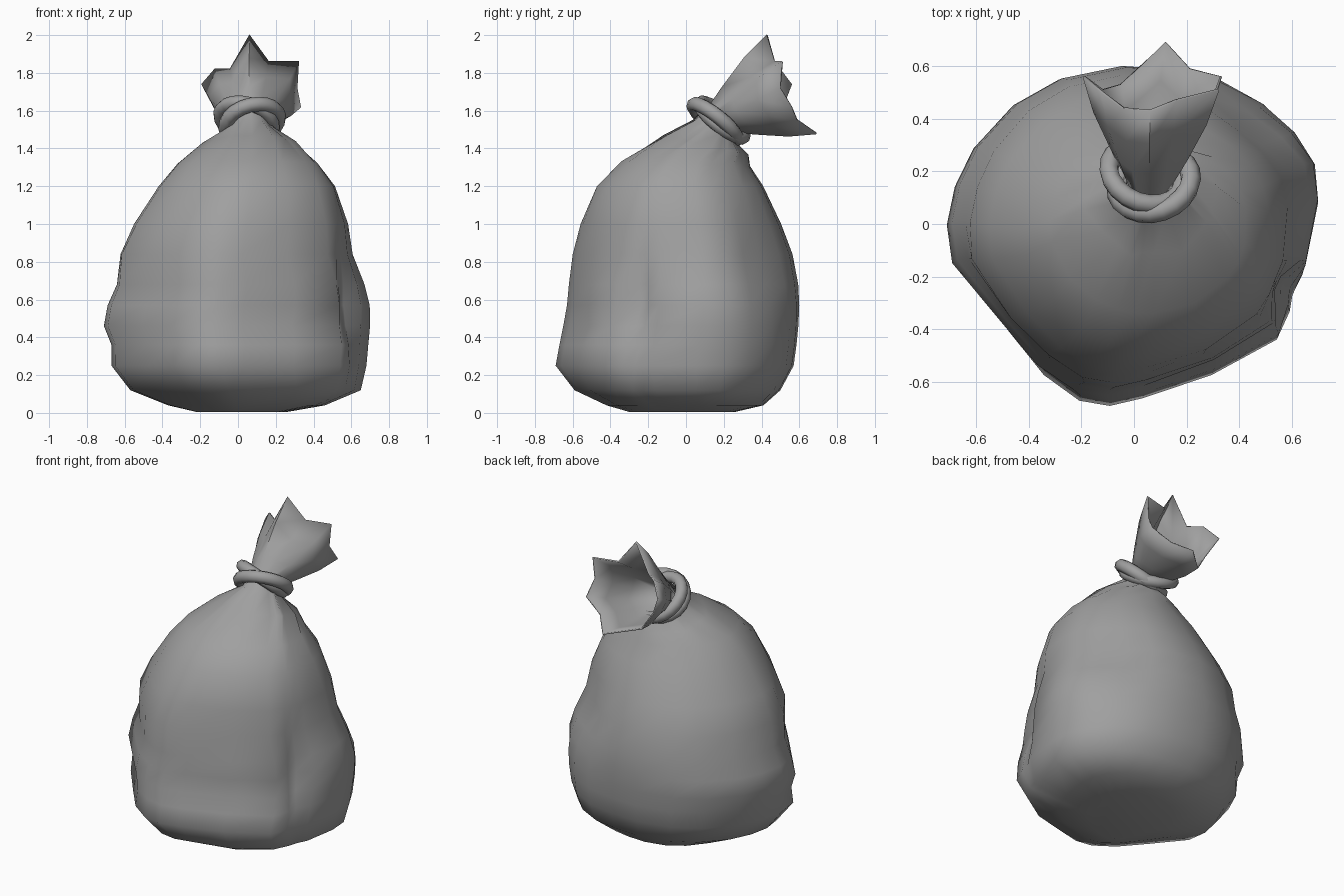
import bpy, bmesh, math
from mathutils import Vector

if "Cube" in bpy.data.objects:
    bpy.data.objects.remove(bpy.data.objects["Cube"])

# One grey for the whole sack
grey = bpy.data.materials.new("sack grey")
grey.use_nodes = True
GREY = (0.35, 0.35, 0.35, 1)
grey.diffuse_color = GREY
grey.node_tree.nodes["Principled BSDF"].inputs["Base Color"].default_value = GREY


def loft(name, rings, cap_start=False, closed_path=False, angle=70):
    """Skin a list of equal-sized point rings."""
    bm = bmesh.new()
    rows = [[bm.verts.new(p) for p in ring] for ring in rings]
    n = len(rows[0])
    pairs = list(zip(rows, rows[1:]))
    if closed_path:
        pairs.append((rows[-1], rows[0]))
    for a, b in pairs:
        for i in range(n):
            j = (i + 1) % n
            bm.faces.new((a[i], a[j], b[j], b[i]))
    if cap_start:
        bm.faces.new(rows[0][::-1])
    bmesh.ops.recalc_face_normals(bm, faces=bm.faces)
    mesh = bpy.data.meshes.new(name)
    bm.to_mesh(mesh)
    bm.free()
    mesh.materials.append(grey)
    obj = bpy.data.objects.new(name, mesh)
    bpy.context.collection.objects.link(obj)
    bpy.ops.object.select_all(action="DESELECT")
    obj.select_set(True)
    bpy.context.view_layer.objects.active = obj
    bpy.ops.object.shade_smooth_by_angle(angle=math.radians(angle))
    return obj


# Sack body: one plan outline, fitted to the extents at each height
outline = [(.70, .07), (.69, .22), (.62, .35), (.5, .47), (.33, .56), (.15, .59), (-.05, .6),
           (-.28, .55), (-.45, .45), (-.6, .28), (-.67, .13), (-.7, -.02), (-.68, -.17),
           (-.5, -.4), (-.36, -.57), (-.22, -.67), (-.1, -.69), (.03, -.66), (.3, -.57),
           (.54, -.42), (.6, -.32), (.62, -.26), (.66, -.18)]
# height, left x, right x, front y, back y, backward tilt
levels = [(.005, -.22, .26, -.3, .26, 0), (.04, -.37, .46, -.42, .41, 0),
          (.12, -.57, .65, -.59, .5, 0), (.25, -.67, .68, -.69, .57, 0),
          (.36, -.67, .69, -.67, .585, 0), (.46, -.71, .70, -.65, .595, 0),
          (.57, -.69, .70, -.63, .6, 0), (.68, -.64, .675, -.62, .595, 0),
          (.84, -.62, .615, -.6, .565, 0), (1, -.55, .59, -.56, .505, 0),
          (1.2, -.42, .52, -.475, .41, 0), (1.32, -.32, .43, -.34, .34, .04),
          (1.42, -.18, .31, -.12, .32, .23), (1.49, -.06, .19, .04, .27, .55),
          (1.55, -.03, .15, .09, .25, .75)]
# Folds: centre, spread, height spread, depth (positive pushes in)
folds = [((.62, -.26, .58), .08, .2, .09), ((.54, -.42, .3), .12, .12, -.025),
         ((-.55, -.36, .36), .14, .08, .015), ((.3, -.55, .46), .2, .06, .025),
         ((.5, .47, .8), .26, .27, .08), ((-.55, -.33, .8), .2, .14, -.04),
         ((.36, -.4, .06), .17, .08, -.06)]


def body_ring(level):
    z, x0, x1, y0, y1, tilt = level
    cx, cy = (x0 + x1) / 2, (y0 + y1) / 2
    blend = min(1, max(0, (z - .8) / .5))
    ring = []
    for i, (ox, oy) in enumerate(outline):
        u = Vector((ox / .7, (oy + .045) / .645))
        u = u.lerp(u.normalized(), blend)
        if 1.35 < z < 1.5:
            u *= 1 + (.05 if i % 3 == 0 else -.05)      # gathered pleats
        p = Vector((cx + u.x * (x1 - x0) / 2, cy + u.y * (y1 - y0) / 2, z))
        for c, wide, high, depth in folds:
            d = (p.xy - Vector(c[:2])).length / wide
            h = (z - c[2]) / high
            p -= Vector((u.x, u.y, 0)) * depth * math.exp(-d * d - h * h)
        p.z -= tilt * (p.y - cy)
        ring.append(p)
    return ring


loft("sack_body", [body_ring(lv) for lv in levels], cap_start=True, angle=80)

# Open ruffled top, flaring back from the tied neck to a jagged rim
neck, mouth = Vector((.06, .17, 1.54)), Vector((.07, .53, 1.72))
side, up = Vector((1, 0, 0)), Vector((0, -.8, .6))
rim = [(.06, .43, 2), (.16, .47, 1.86), (.32, .51, 1.86), (.31, .5, 1.72), (.33, .56, 1.62),
       (.21, .59, 1.55), (.12, .69, 1.48), (-.05, .53, 1.5), (-.12, .51, 1.61),
       (-.19, .56, 1.74), (-.12, .5, 1.82), (-.04, .44, 1.82)]


def ruffle_ring(t):
    axis = neck.lerp(mouth, t)
    ring = []
    for i, r in enumerate(rim):
        a = math.radians(90 - 30 * i)
        start = neck + .085 * (side * math.cos(a) + up * math.sin(a))
        p = start.lerp(Vector(r), t)
        ring.append(axis + (p - axis) * (1 + .1 * math.sin(math.pi * t)))
    return ring


ruffle = loft("ruffled_top", [ruffle_ring(t) for t in (0, .3, .65, 1)], cap_start=True, angle=80)
cloth = ruffle.modifiers.new("Cloth thickness", "SOLIDIFY")
cloth.thickness = .01
cloth.offset = 0


# Tie: two crossing loops around the neck
def tie_loop(name, center, normal, radius, tube):
    turn = Vector((0, 0, 1)).rotation_difference(Vector(normal))
    rings = []
    for i in range(20):
        a = math.tau * i / 20
        out = Vector((math.cos(a), math.sin(a), 0))
        ring = []
        for k in range(8):
            b = math.tau * k / 8
            p = out * (radius + tube * math.cos(b)) + Vector((0, 0, tube * math.sin(b)))
            ring.append(Vector(center) + turn @ p)
        rings.append(ring)
    loft(name, rings, closed_path=True)


tie_loop("tie_loop_lower", (.075, .155, 1.54), (-.22, .62, .76), .145, .039)
tie_loop("tie_loop_upper", (.045, .19, 1.55), (.25, .6, .76), .145, .037)
